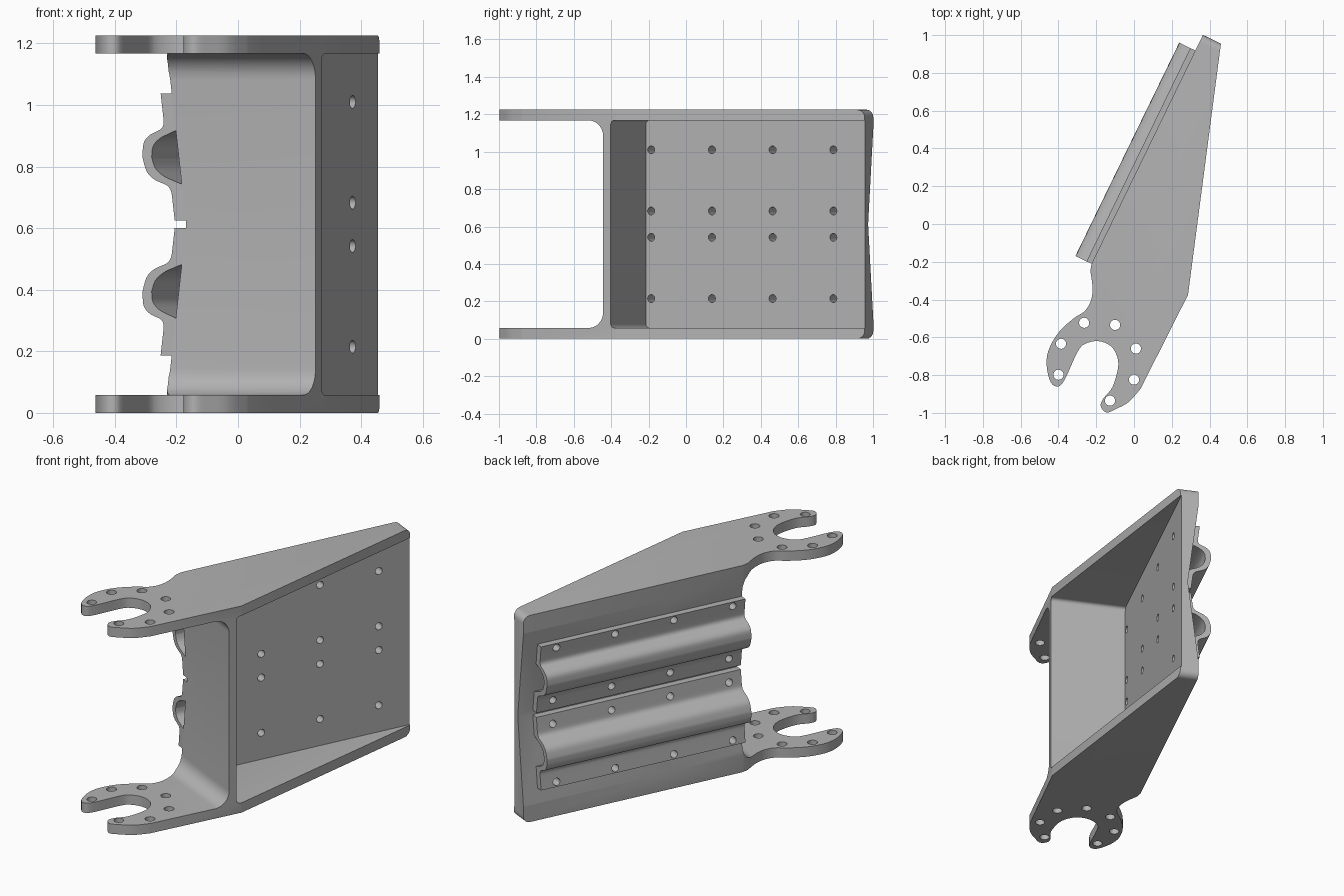
import bpy, bmesh, math
from mathutils import Vector

cube = bpy.data.objects.get("Cube")
if cube:
    bpy.data.objects.remove(cube, do_unlink=True)

HEIGHT, WALL = 1.225, 0.058
MID = HEIGHT / 2
U = Vector((0.4376, 0.8992, 0))    # along the tilted plate
V = Vector((0.8992, -0.4376, 0))   # through the plate, towards the pocket
WEB, END = -0.288, 1.06            # plate ends along U
OUTER, VALLEY, FLOOR = -0.11, -0.047, -0.01   # plate depths along V
VEE = 0.1                          # height where the shallow vee starts

grey = bpy.data.materials.new("metal_grey")
grey.use_nodes = True
grey.diffuse_color = (0.45, 0.45, 0.45, 1)
grey.node_tree.nodes["Principled BSDF"].inputs["Base Color"].default_value = grey.diffuse_color


def uvz(u, v, z):
    return U * u + V * v + Vector((0, 0, z))


def add_prism(bm, pts, place, a, b):
    """Extrude a 2D outline between a and b, using place(p, q, depth)."""
    low = [bm.verts.new(place(p, q, a)) for p, q in pts]
    high = [bm.verts.new(place(p, q, b)) for p, q in pts]
    bm.faces.new(low)
    bm.faces.new(high[::-1])
    for i in range(len(pts)):
        j = (i + 1) % len(pts)
        bm.faces.new((low[i], high[i], high[j], low[j]))


def to_object(bm, name):
    bmesh.ops.recalc_face_normals(bm, faces=bm.faces[:])
    mesh = bpy.data.meshes.new(name)
    bm.to_mesh(mesh)
    bm.free()
    mesh.materials.append(grey)
    obj = bpy.data.objects.new(name, mesh)
    bpy.context.collection.objects.link(obj)
    return obj


def prism(name, pts, place, a, b):
    bm = bmesh.new()
    add_prism(bm, pts, place, a, b)
    return to_object(bm, name)


def activate(obj):
    bpy.ops.object.select_all(action='DESELECT')
    obj.select_set(True)
    bpy.context.view_layer.objects.active = obj


def cut(obj, cutter):
    activate(obj)
    mod = obj.modifiers.new("cut", 'BOOLEAN')
    mod.operation, mod.solver, mod.object = 'DIFFERENCE', 'EXACT', cutter
    bpy.ops.object.modifier_apply(modifier=mod.name)


def smooth_path(pts, n=4):
    """Curve through the points."""
    p = [Vector(q) for q in [pts[0]] + pts + [pts[-1]]]
    out = []
    for a, b, c, d in zip(p, p[1:], p[2:], p[3:]):
        for k in range(n):
            t = k / n
            out.append(tuple(0.5 * (2 * b + (c - a) * t + (2 * a - 5 * b + 4 * c - d) * t ** 2
                                    + (3 * b - a - 3 * c + d) * t ** 3)))
    return out + [pts[-1]]


def circle(x, y, r, n=20):
    return [(x + r * math.cos(math.tau * k / n), y + r * math.sin(math.tau * k / n))
            for k in range(n)]


def rounded_rect(x0, x1, y0, y1, r, n=8):
    pts = []
    corners = [(x1 - r, y1 - r), (x0 + r, y1 - r), (x0 + r, y0 + r), (x1 - r, y0 + r)]
    for i, (cx, cy) in enumerate(corners):
        for k in range(n + 1):
            a = math.pi / 2 * (i + k / n)
            pts.append((cx + r * math.cos(a), cy + r * math.sin(a)))
    return pts


# Side outline: forked arm below, long tapered wing above
fork = [(0.035, -0.872), (-0.025, -0.94), (-0.09, -0.977), (-0.145, -0.998), (-0.176, -0.965),
        (-0.163, -0.925), (-0.115, -0.865), (-0.085, -0.765), (-0.09, -0.7), (-0.125, -0.645),
        (-0.19, -0.62), (-0.26, -0.635), (-0.3, -0.68), (-0.365, -0.82), (-0.4, -0.86),
        (-0.44, -0.84), (-0.462, -0.755), (-0.453, -0.67), (-0.4, -0.575), (-0.32, -0.5),
        (-0.26, -0.46), (-0.226, -0.4), (-0.22, -0.33), (-0.231, -0.25)]
outer_low, outer_high = uvz(WEB, OUTER, 0), uvz(END, OUTER, 0)
inner_high = uvz(END, -0.004, 0)
outline = smooth_path(fork) + [tuple(outer_low.xy), tuple(outer_high.xy),
                               tuple(inner_high.xy), (0.286, -0.375)]
bm = bmesh.new()
add_prism(bm, outline, lambda x, y, z: (x, y, z), 0, HEIGHT)
bmesh.ops.recalc_face_normals(bm, faces=bm.faces[:])
tip_edges = [e for e in bm.edges
             if all(v.co.dot(U) > END - 0.01 for v in e.verts)
             and abs(e.verts[0].co.z - e.verts[1].co.z) < 0.01]
bmesh.ops.bevel(bm, geom=tip_edges, offset=0.04, segments=5, profile=0.5, affect='EDGES')
body = to_object(bm, "forked_bracket_body")

# Body cutters: fork gap, open pocket, shallow vee on the outer face
across = lambda u, z, v: uvz(u, v, z)
along = lambda v, z, u: uvz(u, v, z)
cutters = [
    prism("fork_gap_cutter", rounded_rect(-2, WEB, WALL, HEIGHT - WALL, 0.085),
          across, -1, 1),
    prism("pocket_cutter", rounded_rect(-0.243, 2, WALL, HEIGHT - WALL, 0.02, 4),
          across, FLOOR, 1.5),
    prism("vee_cutter", [(OUTER, VEE), (VALLEY, MID), (OUTER, HEIGHT - VEE),
                         (-0.4, HEIGHT - VEE), (-0.4, VEE)], along, -0.5, 2),
]
for c in cutters:
    cut(body, c)

# Fork bolt holes
bm = bmesh.new()
for x, y in [(-0.264, -0.523), (-0.1, -0.534), (-0.386, -0.634), (0.01, -0.66),
             (-0.4, -0.798), (0, -0.824), (-0.127, -0.935)]:
    add_prism(bm, circle(x, y, 0.027), lambda p, q, z: (p, q, z), -0.1, HEIGHT + 0.1)
cutters.append(to_object(bm, "fork_hole_cutter"))
cut(body, cutters[-1])

# Plate bolt holes, shared with the clamps
bm = bmesh.new()
for i in range(4):
    for z in (0.215, 0.542, HEIGHT - 0.542, HEIGHT - 0.215):
        add_prism(bm, circle(-0.212 + 0.361 * i, z, 0.021), across, -0.4, 0.15)
plate_holes = to_object(bm, "plate_hole_cutter")
cutters.append(plate_holes)
cut(body, plate_holes)

# Two long clamps with a hollow half-round channel
mid, wing = 0.395, 0.04
outer_half = [(0.13, wing), (0.108, 0.042), (0.092, 0.053), (0.082, 0.075), (0.07, 0.1),
              (0.045, 0.122), (0, 0.131)]
inner_half = [(0.087, 0), (0.075, 0.03), (0.06, 0.063), (0.035, 0.089), (0, 0.098)]


def arch(half):
    left = smooth_path([(mid - d, h) for d, h in half])
    return left + [(2 * mid - z, h) for z, h in left[-2::-1]]


section = ([(0.187, wing)] + arch(outer_half) + [(0.6, wing), (0.6, 0)]
           + arch(inner_half)[::-1] + [(0.187, 0)])
slope = (VALLEY - OUTER) / (MID - VEE)
parts = [body]
for name, flip in (("lower_clamp", False), ("upper_clamp", True)):
    pts = [(OUTER + slope * (z - VEE) - h, HEIGHT - z if flip else z) for z, h in section]
    clamp = prism(name, pts, along, WEB, 0.968)
    cut(clamp, plate_holes)
    parts.append(clamp)

for c in cutters:
    bpy.data.objects.remove(c, do_unlink=True)
for obj in parts:
    activate(obj)
    bpy.ops.object.shade_smooth_by_angle(angle=math.radians(30))
